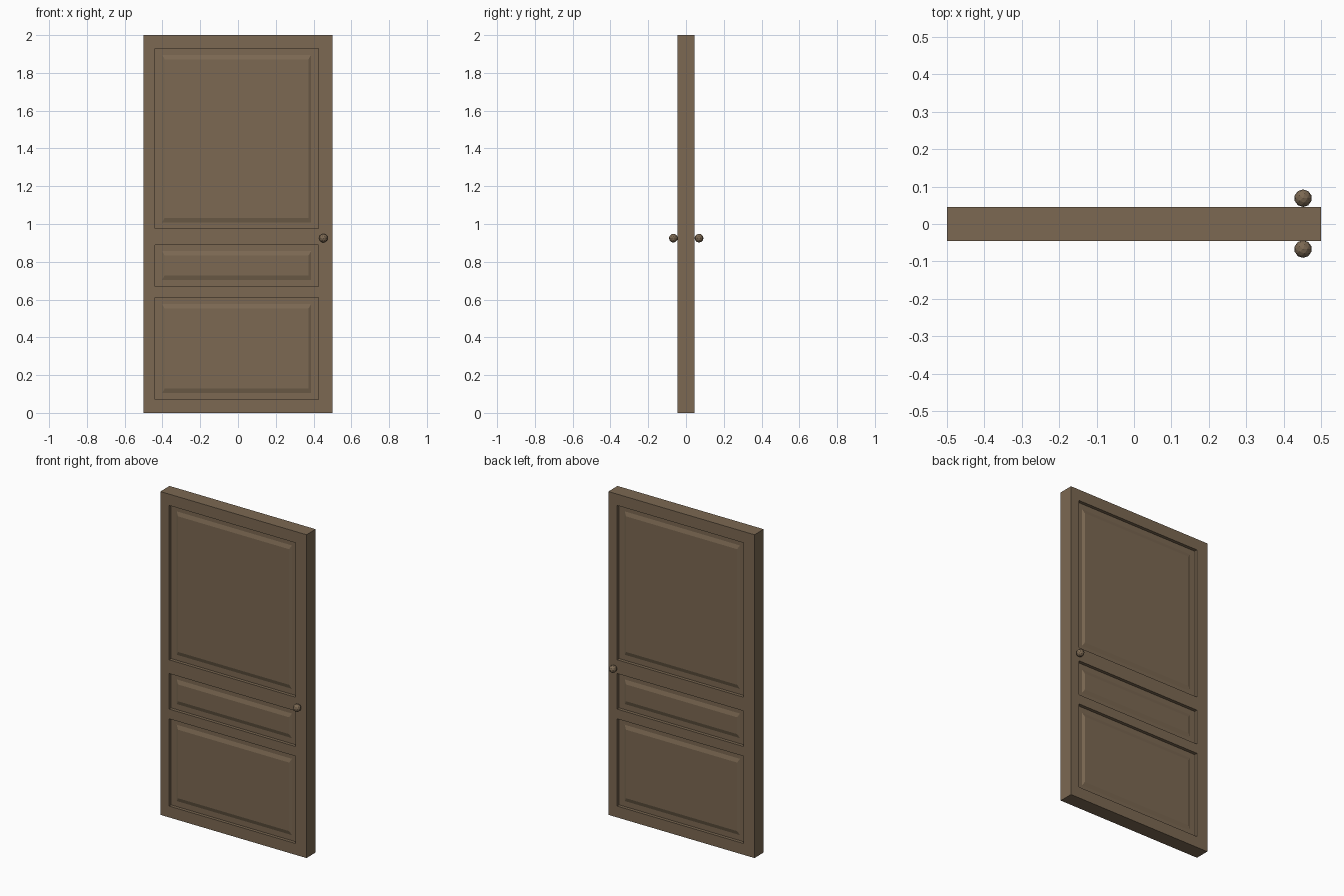
import bpy, bmesh
from math import pi
from mathutils import Matrix

if "Cube" in bpy.data.objects:
    bpy.data.objects.remove(bpy.data.objects["Cube"])

wood = bpy.data.materials.new("brown_wood")
wood.diffuse_color = (0.2, 0.14, 0.085, 1)
wood.use_nodes = True
wood.node_tree.nodes["Principled BSDF"].inputs["Base Color"].default_value = wood.diffuse_color

HALF = 0.045
XS = [-0.5, -0.44, 0.425, 0.5]
ZS = [0, 0.07, 0.61, 0.67, 0.89, 0.975, 1.93, 2]
# each ring of a panel: inset in x, inset in z, depth below the door face
RINGS = [(0, 0, 0), (0, 0, 0.02), (0.038, 0.034, 0.02), (0.052, 0.058, 0.012)]


def finish(bm, name):
    mesh = bpy.data.meshes.new(name)
    bm.to_mesh(mesh)
    bm.free()
    mesh.materials.append(wood)
    obj = bpy.data.objects.new(name, mesh)
    bpy.context.collection.objects.link(obj)


def panel(bm, x0, x1, z0, z1):
    # recess wall, flat margin, bevel and raised field
    loops = []
    for dx, dz, d in RINGS:
        loops.append([bm.verts.new((x, -HALF + d, z)) for x, z in (
            (x0 + dx, z0 + dz), (x1 - dx, z0 + dz),
            (x1 - dx, z1 - dz), (x0 + dx, z1 - dz))])
    for a, b in zip(loops, loops[1:]):
        for i in range(4):
            j = (i + 1) % 4
            bm.faces.new((a[i], a[j], b[j], b[i]))
    bm.faces.new(loops[-1])


def door_face(bm):
    # stiles and rails as grid cells, panels in the middle column
    for i in range(3):
        for k in range(7):
            x0, x1, z0, z1 = XS[i], XS[i + 1], ZS[k], ZS[k + 1]
            if i == 1 and k % 2:
                panel(bm, x0, x1, z0, z1)
            else:
                bm.faces.new([bm.verts.new((x, -HALF, z)) for x, z in
                              ((x0, z0), (x1, z0), (x1, z1), (x0, z1))])


# door slab: the back is the front turned half way round
bm = bmesh.new()
door_face(bm)
bmesh.ops.remove_doubles(bm, verts=bm.verts, dist=1e-5)
back = bmesh.ops.duplicate(bm, geom=bm.verts[:] + bm.edges[:] + bm.faces[:])["geom"]
bmesh.ops.rotate(bm, verts=[g for g in back if isinstance(g, bmesh.types.BMVert)],
                 cent=(0, 0, 0), matrix=Matrix.Rotation(pi, 3, 'Z'))
bmesh.ops.bridge_loops(bm, edges=[e for e in bm.edges if e.is_boundary])
bmesh.ops.recalc_face_normals(bm, faces=bm.faces)
finish(bm, "door_slab")

# knobs on both faces
for name, y in (("front_knob", -0.067), ("back_knob", 0.069)):
    bm = bmesh.new()
    bmesh.ops.create_icosphere(bm, subdivisions=2, radius=0.0235,
                               matrix=Matrix.Translation((0.452, y, 0.925)))
    finish(bm, name)
